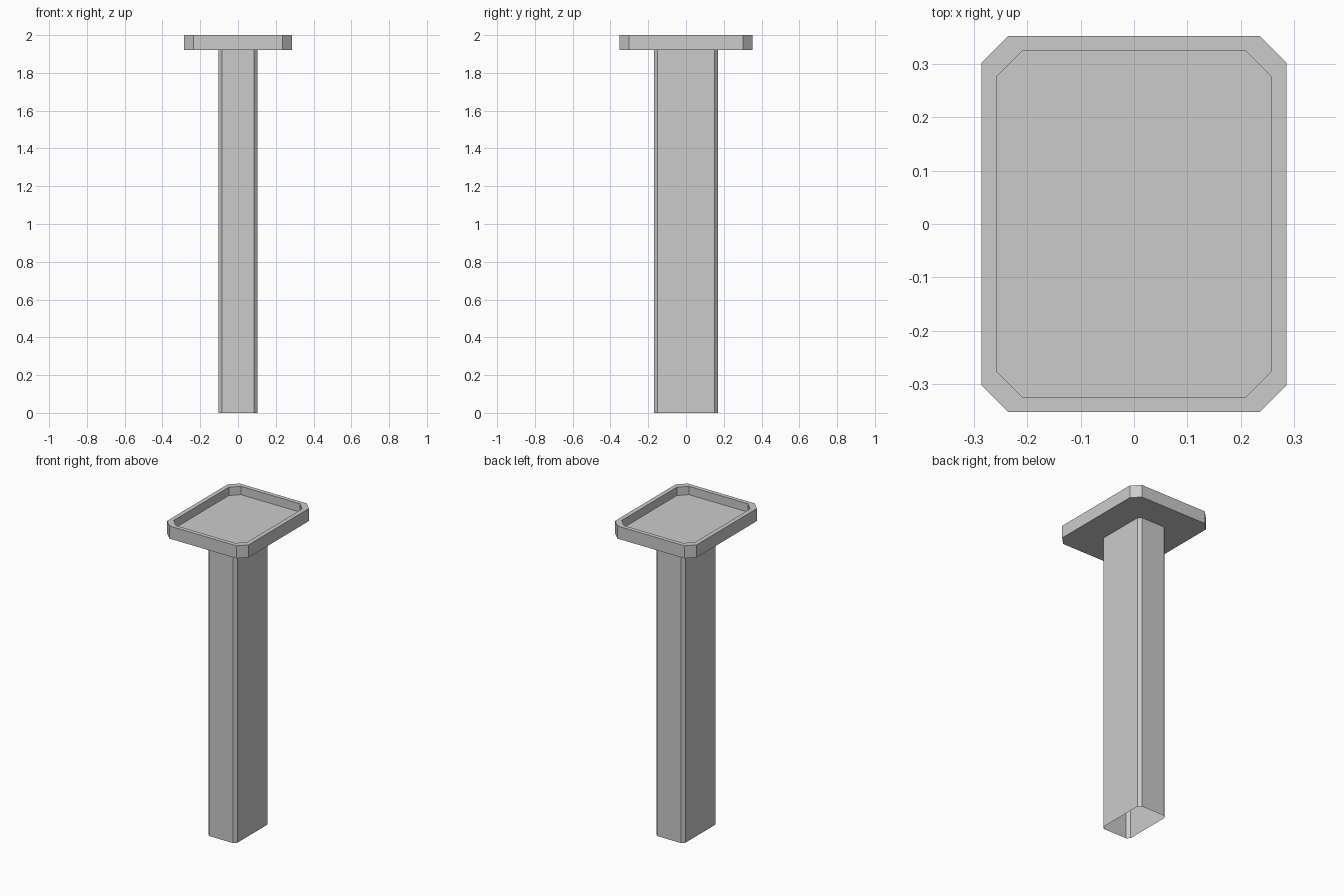
import bpy, bmesh

if "Cube" in bpy.data.objects:
    bpy.data.objects.remove(bpy.data.objects["Cube"])


def octagon(hx, hy, c):
    """Rectangle outline with chamfered corners, counter-clockwise."""
    return [(hx, -hy + c), (hx, hy - c), (hx - c, hy), (-hx + c, hy),
            (-hx, hy - c), (-hx, -hy + c), (-hx + c, -hy), (hx - c, -hy)]


def loft(name, sections, cap_start=False, cap_end=False):
    """Skin a stack of (outline, z) sections."""
    bm = bmesh.new()
    rings = [[bm.verts.new((x, y, z)) for x, y in outline] for outline, z in sections]
    for a, b in zip(rings, rings[1:]):
        for i in range(len(a)):
            j = (i + 1) % len(a)
            bm.faces.new((a[i], a[j], b[j], b[i]))
    if cap_start:
        bm.faces.new(rings[0][::-1])
    if cap_end:
        bm.faces.new(rings[-1])
    mesh = bpy.data.meshes.new(name)
    bm.to_mesh(mesh)
    bm.free()
    obj = bpy.data.objects.new(name, mesh)
    bpy.context.collection.objects.link(obj)
    return obj


# Hollow post, open at the bottom
post = octagon(0.102, 0.17, 0.018)
loft("post", [(post, 0.0), (post, 1.92)])

# Tray: underside, outer wall, rim, inner wall and recessed floor
outer = octagon(0.286, 0.353, 0.05)
inner = octagon(0.258, 0.326, 0.05)
loft("tray", [(outer, 1.92), (outer, 2.0), (inner, 2.0), (inner, 1.947)],
     cap_start=True, cap_end=True)
